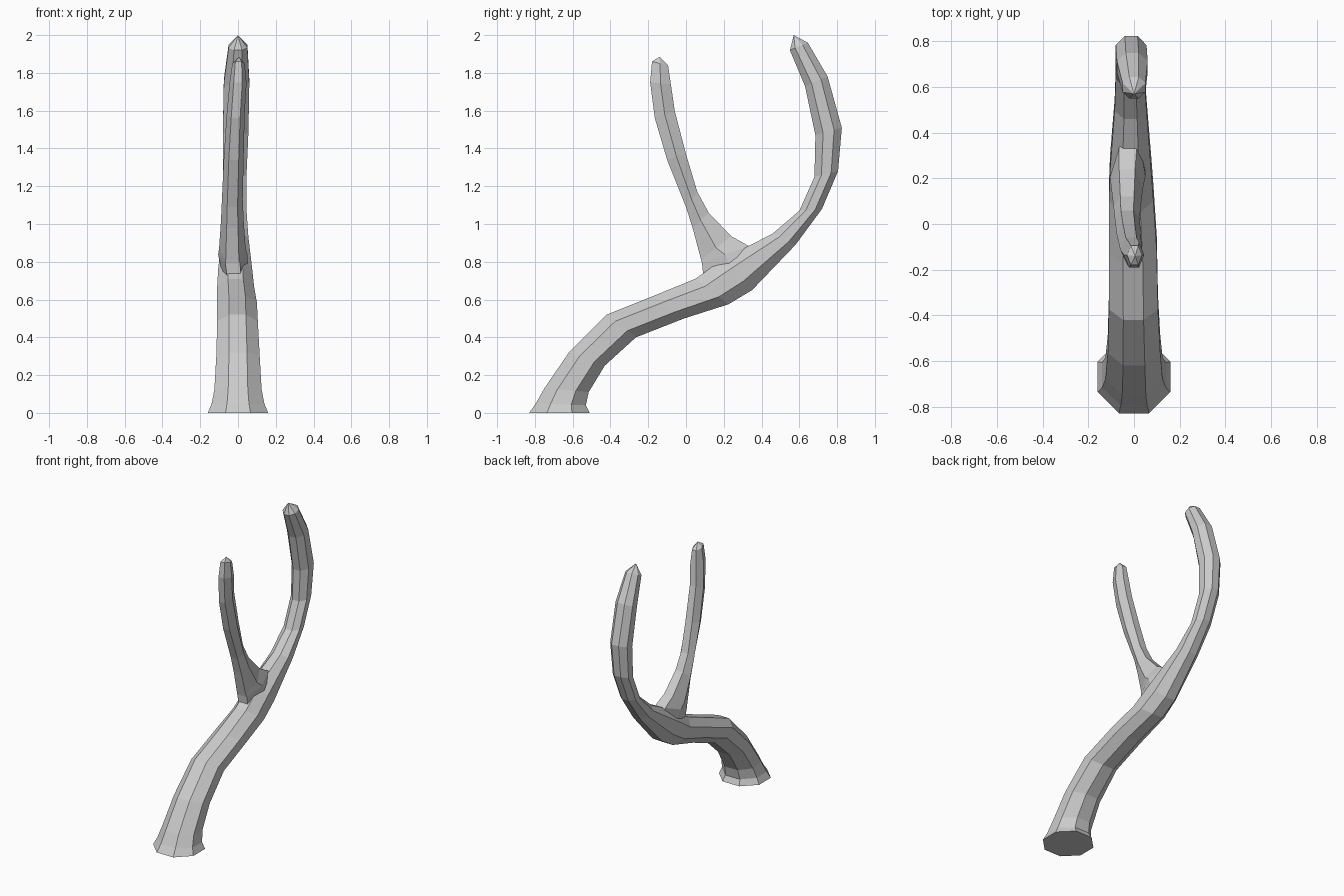
import bpy, bmesh, math

if "Cube" in bpy.data.objects:
    bpy.data.objects.remove(bpy.data.objects["Cube"])

# Each ring: upper/back edge (y, z), lower/outer edge (y, z), x min, x max
MAIN = [
    (-.83, 0, -.51, 0, -.16, .16),
    (-.795, .05, -.53, .04, -.14, .14),
    (-.75, .13, -.515, .11, -.125, .125),
    (-.62, .32, -.43, .25, -.115, .115),
    (-.42, .52, -.265, .40, -.11, .105),
    (-.17, .62, -.01, .50, -.11, .10),
    (.05, .71, .225, .575, -.11, .085),
    (.19, .81, .35, .65, -.105, .075),
    (.46, .95, .58, .89, -.085, .055),
    (.60, 1.07, .72, 1.08, -.08, .045),
    (.68, 1.25, .805, 1.28, -.08, .045),
    (.685, 1.47, .825, 1.51, -.08, .055),
    (.63, 1.73, .75, 1.78, -.075, .06),
    (.55, 1.92, .645, 1.96, -.05, .05),
]
SIDE = [
    (.10, .64, .42, .80, -.08, .05),
    (.085, .79, .33, .885, -.105, .05),
    (.08, .81, .24, .935, -.10, .04),
    (.035, .98, .12, 1.06, -.09, .03),
    (0, 1.09, .06, 1.17, -.085, .025),
    (-.10, 1.34, 0, 1.37, -.075, .03),
    (-.165, 1.56, -.06, 1.60, -.06, .035),
    (-.19, 1.75, -.08, 1.74, -.045, .045),
    (-.18, 1.86, -.095, 1.84, -.03, .035),
]


def limb(name, rings, sides, tip):
    """Loft flat-sided rings along a limb and close it with a pointed tip."""
    bm = bmesh.new()
    step = 2 * math.pi / sides
    angles = [(i + .5) * step for i in range(sides)]
    mu = max(abs(math.cos(a)) for a in angles)
    mx = max(abs(math.sin(a)) for a in angles)
    loops = []
    for y1, z1, y2, z2, xa, xb in rings:
        loop = []
        for a in angles:
            t = .5 + .5 * math.cos(a) / mu
            x = (xa + xb) / 2 + (xb - xa) / 2 * math.sin(a) / mx
            loop.append(bm.verts.new((x, y1 + (y2 - y1) * t, z1 + (z2 - z1) * t)))
        loops.append(loop)
    for lo, hi in zip(loops, loops[1:]):
        for i in range(sides):
            j = (i + 1) % sides
            bm.faces.new((lo[i], lo[j], hi[j], hi[i]))
    bm.faces.new(loops[0])
    apex = bm.verts.new(tip)
    for i in range(sides):
        bm.faces.new((loops[-1][i], loops[-1][(i + 1) % sides], apex))
    bmesh.ops.recalc_face_normals(bm, faces=bm.faces)
    me = bpy.data.meshes.new(name)
    bm.to_mesh(me)
    bm.free()
    ob = bpy.data.objects.new(name, me)
    bpy.context.collection.objects.link(ob)
    return ob


# Trunk with its long curved limb, and the thinner side branch
trunk = limb("trunk", MAIN, 8, (0, .57, 2.0))
branch = limb("side_branch", SIDE, 6, (.005, -.14, 1.885))

# Fuse the branch into the trunk
mod = trunk.modifiers.new("fork", 'BOOLEAN')
mod.operation = 'UNION'
mod.solver = 'EXACT'
mod.object = branch
bpy.context.view_layer.objects.active = trunk
trunk.select_set(True)
bpy.ops.object.modifier_apply(modifier=mod.name)
bpy.data.objects.remove(branch)
